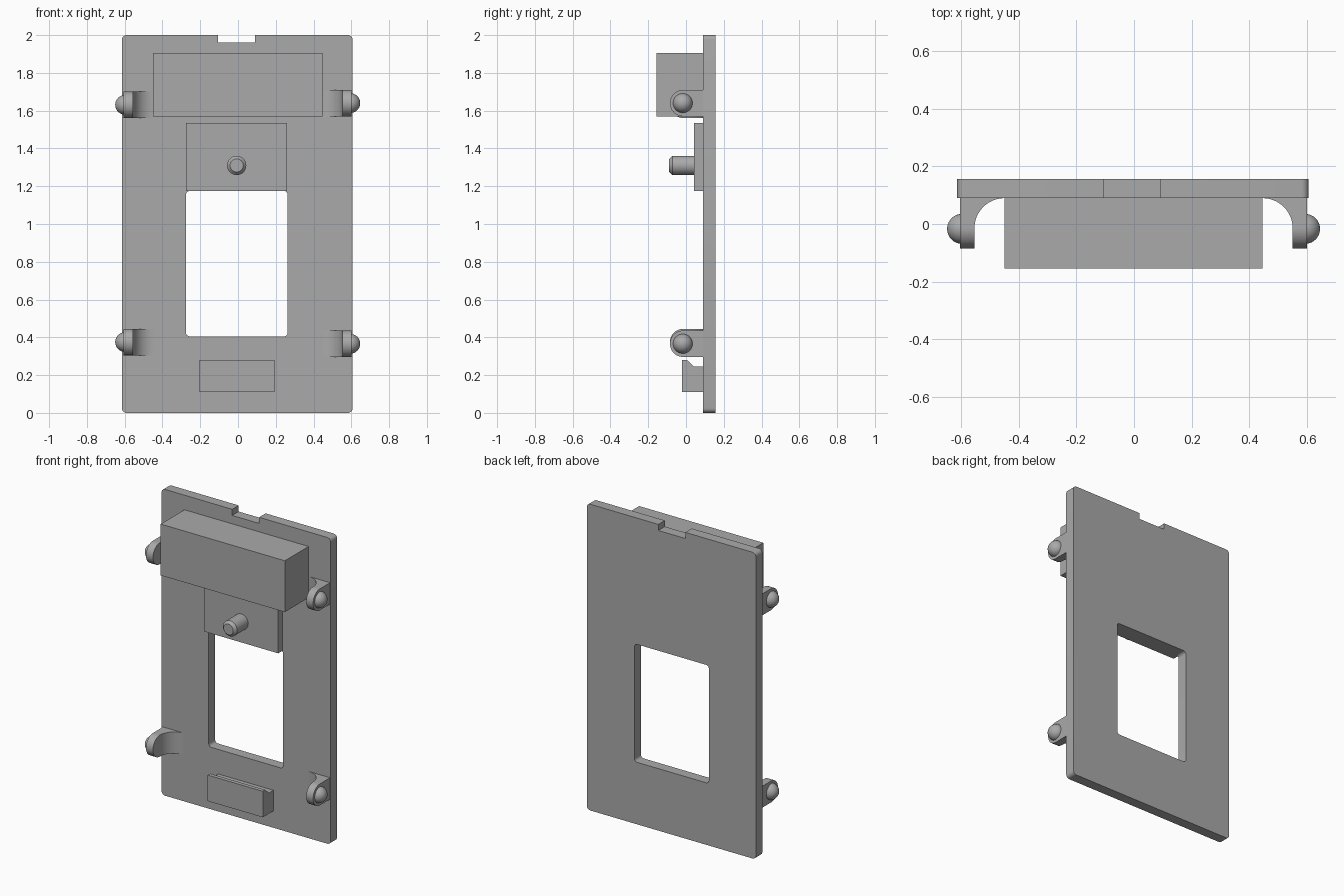
import bpy, bmesh
from math import sin, cos, pi, sqrt
from mathutils import Vector, Matrix

cube = bpy.data.objects.get("Cube")
if cube:
    bpy.data.objects.remove(cube, do_unlink=True)

COLOUR = (0.4, 0.4, 0.4, 1)
grey = bpy.data.materials.new("plain grey")
grey.use_nodes = True
grey.diffuse_color = COLOUR
grey.node_tree.nodes["Principled BSDF"].inputs["Base Color"].default_value = COLOUR

BACK, FACE = 0.157, 0.09      # rear and front of the panel


def finish(bm, name):
    bmesh.ops.recalc_face_normals(bm, faces=bm.faces)
    mesh = bpy.data.meshes.new(name)
    bm.to_mesh(mesh)
    bm.free()
    mesh.materials.append(grey)
    obj = bpy.data.objects.new(name, mesh)
    bpy.context.collection.objects.link(obj)
    bpy.ops.object.select_all(action='DESELECT')
    obj.select_set(True)
    bpy.context.view_layer.objects.active = obj
    bpy.ops.object.shade_smooth_by_angle(angle=pi / 6)
    return obj


def prism(name, loops, depth):
    """Fill closed outlines (later ones are holes) and extrude by a vector."""
    bm = bmesh.new()
    for pts in loops:
        vs = [bm.verts.new(p) for p in pts]
        for a, b in zip(vs, vs[1:] + vs[:1]):
            bm.edges.new((a, b))
    bmesh.ops.triangle_fill(bm, use_beauty=True, use_dissolve=False, edges=bm.edges[:])
    ext = bmesh.ops.extrude_face_region(bm, geom=bm.faces[:], use_keep_orig=True)
    moved = [g for g in ext["geom"] if isinstance(g, bmesh.types.BMVert)]
    bmesh.ops.translate(bm, verts=moved, vec=depth)
    return finish(bm, name)


def block(name, x0, x1, y0, y1, z0, z1):
    bm = bmesh.new()
    size = Matrix.Diagonal((x1 - x0, y1 - y0, z1 - z0, 1))
    middle = Vector((x0 + x1, y0 + y1, z0 + z1)) / 2
    bmesh.ops.create_cube(bm, size=1, matrix=Matrix.Translation(middle) @ size)
    return finish(bm, name)


def lathe(name, profile, origin, axis):
    """Spin (radius, distance) points round an axis."""
    axis = Vector(axis)
    side = axis.orthogonal().normalized()
    bm = bmesh.new()
    vs = [bm.verts.new(Vector(origin) + side * r + axis * d) for r, d in profile]
    edges = [bm.edges.new(p) for p in zip(vs, vs[1:])]
    bmesh.ops.spin(bm, geom=vs + edges, cent=origin, axis=axis, angle=2 * pi, steps=32)
    bmesh.ops.remove_doubles(bm, verts=bm.verts, dist=0.0001)
    return finish(bm, name)


def rounded(corners, steps=5):
    """Outline on the panel face with each (x, z, radius) corner rounded."""
    pts = []
    for i, (x, z, r) in enumerate(corners):
        p = Vector((x, FACE, z))
        if r == 0:
            pts.append(p)
            continue
        before, after = corners[i - 1], corners[(i + 1) % len(corners)]
        u = (Vector((before[0], FACE, before[1])) - p).normalized()
        v = (Vector((after[0], FACE, after[1])) - p).normalized()
        for k in range(steps + 1):
            t = k / steps * pi / 2
            pts.append(p + r * (u * (1 - sin(t)) + v * (1 - cos(t))))
    return pts


# Panel with top notch and window
L, R, C = -0.615, 0.607, 0.025
outline = rounded([(L, 0, C), (R, 0, C), (R, 2, C), (0.09, 2, 0), (0.09, 1.96, 0),
                   (-0.105, 1.96, 0), (-0.105, 2, 0), (L, 2, C)])
W0, W1, WR = -0.275, 0.263, 0.02
window = rounded([(W0, 0.405, WR), (W1, 0.405, WR), (W1, 1.175, WR), (W0, 1.175, WR)])
prism("panel", [outline, window], Vector((0, BACK - FACE, 0)))

# Blocks on the front
block("upper_block", -0.45, 0.447, -0.155, FACE, 1.57, 1.905)
block("pin_pad", W0, 0.26, 0.043, FACE, 1.175, 1.535)
ledge = [(FACE, 0.11), (-0.02, 0.11), (-0.02, 0.28), (0.005, 0.28), (0.043, 0.245), (FACE, 0.245)]
prism("lower_ledge", [[(-0.205, y, z) for y, z in ledge]], Vector((0.398, 0, 0)))

# Chamfered pin
lathe("pin", [(0.051, 0), (0.051, 0.115), (0.035, 0.132), (0, 0.132)],
      (-0.007, 0.043, 1.31), (0, -1, 0))

# Side lugs: rounded tip, and an inner fillet that flares into the panel
TIP, AXIS_Y, FILLET = 0.07, -0.015, 0.105


def lug(name, outer, side, z):
    bm = bmesh.new()
    n = 12
    ys = [AXIS_Y - TIP * cos(k / n * pi / 2) for k in range(n + 1)]
    ys += [AXIS_Y + FILLET * sin(k / n * pi / 2) for k in range(1, n + 1)]
    rings = []
    for y in ys:
        half = sqrt(max(TIP ** 2 - min(y - AXIS_Y, 0) ** 2, 0))
        rise = max(y - AXIS_Y, 0)
        inner = outer - side * (0.05 + FILLET - sqrt(max(FILLET ** 2 - rise ** 2, 0)))
        rings.append([bm.verts.new((x, y, z + h)) for x, h in
                      ((outer, -half), (inner, -half), (inner, half), (outer, half))])
    for a, b in zip(rings, rings[1:]):
        for i in range(4):
            j = (i + 1) % 4
            bm.faces.new((a[i], a[j], b[j], b[i]))
    bm.faces.new(rings[-1])
    bmesh.ops.remove_doubles(bm, verts=bm.verts, dist=0.0001)
    finish(bm, name + "_lug")
    # Domed button on the outer face
    ball, sunk = 0.052, 0.007
    dome = [(ball * cos(k / 10 * pi / 2), ball * sin(k / 10 * pi / 2) - sunk) for k in range(11)]
    lathe(name + "_button", dome, (outer, AXIS_Y - 0.002, z), (side, 0, 0))


for name, outer, side, z in (("upper_right", -0.605, -1, 1.631), ("lower_right", -0.605, -1, 0.375),
                             ("upper_left", 0.602, 1, 1.64), ("lower_left", 0.602, 1, 0.366)):
    lug(name, outer, side, z)
